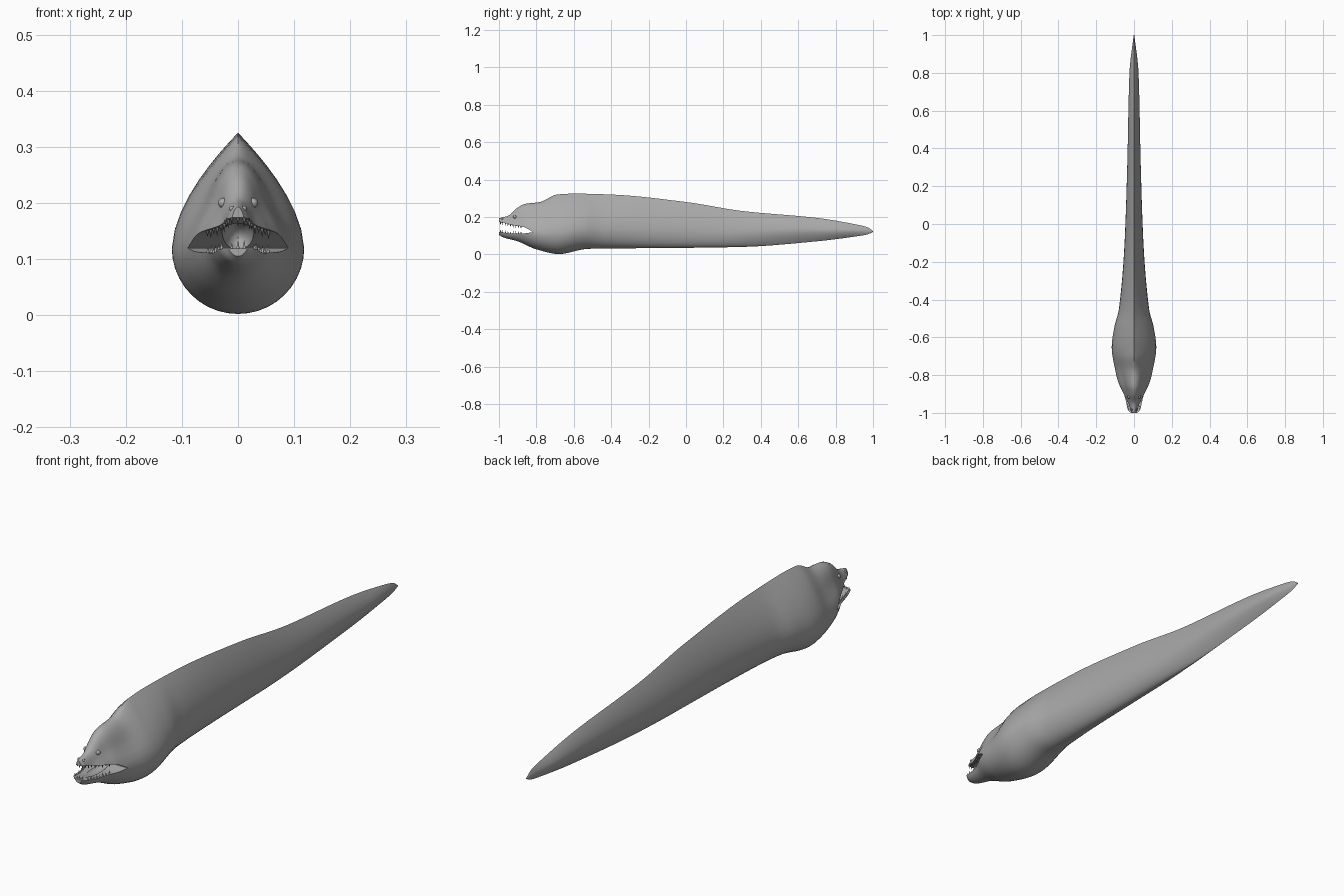
import bpy
import bmesh
from math import sin, cos, pi, sqrt
from mathutils import Matrix, Vector

old = bpy.data.objects.get("Cube")
if old:
    bpy.data.objects.remove(old, do_unlink=True)

skin = bpy.data.materials.new("grey skin")
skin.use_nodes = True
GREY = (0.4, 0.4, 0.4, 1)
skin.diffuse_color = GREY
skin.node_tree.nodes["Principled BSDF"].inputs["Base Color"].default_value = GREY

# Outline keys along the length: (y, value)
TOP = [(-1, .193), (-.95, .207), (-.9, .25), (-.86, .27), (-.78, .28), (-.69, .32), (-.6, .325),
       (-.4, .32), (0, .28), (.3, .232), (.7, .195), (.9, .162), (.97, .145), (1, .125)]
BOTTOM = [(-1, .105), (-.98, .092), (-.9, .07), (-.8, .027), (-.68, .002), (-.52, .03), (0, .035),
          (.3, .04), (.7, .07), (.9, .095), (.97, .107), (1, .12)]
WIDTH = [(-1, .02), (-.985, .034), (-.95, .043), (-.9, .058), (-.85, .08), (-.78, .098),
         (-.65, .118), (-.55, .105), (-.45, .08), (-.1, .05), (.3, .036), (.8, .024), (1, .002)]
UPPER_LIP = [(-1.05, .178), (-1, .174), (-.93, .157), (-.87, .147), (-.82, .121)]
LOWER_LIP = [(-1.05, .115), (-1, .119), (-.93, .111), (-.87, .112), (-.82, .119)]


def curve(keys, y):
    """Smooth monotone interpolation through the keys."""
    def slope(i):
        if i == 0 or i == len(keys) - 1:
            a, b = (keys[0], keys[1]) if i == 0 else (keys[-2], keys[-1])
            return (b[1] - a[1]) / (b[0] - a[0])
        (ya, a), (yb, b), (yc, c) = keys[i - 1:i + 2]
        left, right = (b - a) / (yb - ya), (c - b) / (yc - yb)
        return 2 * left * right / (left + right) if left * right > 0 else 0
    y = min(max(y, keys[0][0]), keys[-1][0])
    for i in range(len(keys) - 1):
        (ya, a), (yb, b) = keys[i], keys[i + 1]
        if y <= yb:
            h = yb - ya
            t = (y - ya) / h
            near = (1 + 2 * t) * (1 - t) ** 2 * a + t * (1 - t) ** 2 * h * slope(i)
            return near + t * t * (3 - 2 * t) * b + t * t * (t - 1) * h * slope(i + 1)


def ramp(y, start, end):
    t = min(max((y - start) / (end - start), 0), 1)
    return t * t * (3 - 2 * t)


def belt(y):
    """Height of the widest line."""
    low, high = curve(BOTTOM, y), curve(TOP, y)
    return low + (high - low) * (.36 + .1 * ramp(y, .1, .6))


def half_width(y, z):
    """Section: round belly, pinched brow on the head, sharp fin ridge on the back."""
    mid = belt(y)
    if z >= mid:
        u = min((z - mid) / (curve(TOP, y) - mid), 1)
        head = sqrt(1 - u * u) * (1 - .3 * ramp(u, 0, .6))
        fin = 1 - u ** 1.7
        k = ramp(y, -.84, -.66)
    else:
        u = min((mid - z) / (mid - curve(BOTTOM, y)), 1)
        head = sqrt(1 - u * u)
        fin = 1 - u ** 1.7
        k = ramp(y, .1, .6)
    return curve(WIDTH, y) * (head + (fin - head) * k)


def new_object(name, bm):
    bmesh.ops.recalc_face_normals(bm, faces=bm.faces)
    mesh = bpy.data.meshes.new(name)
    bm.to_mesh(mesh)
    bm.free()
    mesh.materials.append(skin)
    obj = bpy.data.objects.new(name, mesh)
    bpy.context.collection.objects.link(obj)
    return obj


def activate(obj):
    bpy.ops.object.select_all(action="DESELECT")
    obj.select_set(True)
    bpy.context.view_layer.objects.active = obj


def smooth(obj, angle):
    activate(obj)
    bpy.ops.object.shade_smooth_by_angle(angle=angle)


# Body: one loft from the snout to the tail tip
SIDES, STEPS = 40, 130
bm = bmesh.new()
rings = []
for i in range(STEPS + 1):
    y = -cos(pi * (i / STEPS) ** 1.15)
    mid = belt(y)
    ring = []
    for j in range(SIDES):
        a = 2 * pi * j / SIDES
        reach = curve(TOP, y) - mid if cos(a) > 0 else mid - curve(BOTTOM, y)
        z = mid + cos(a) * reach
        side = (sin(a) > 0) - (sin(a) < 0)
        x = 0 if j in (0, SIDES // 2) else side * half_width(y, z)
        ring.append(bm.verts.new((x, y, z)))
    rings.append(ring)
for a, b in zip(rings, rings[1:]):
    for j in range(SIDES):
        k = (j + 1) % SIDES
        bm.faces.new((a[j], a[k], b[k], b[j]))
bm.faces.new(rings[0])
bm.faces.new(rings[-1])
body = new_object("body", bm)

# Mouth opening: curved wedge cut right across the snout
bm = bmesh.new()
ys = [-1.05 + .23 * i / 16 for i in range(17)]
outline = [(y, curve(UPPER_LIP, y)) for y in ys] + [(y, curve(LOWER_LIP, y)) for y in reversed(ys)]
wedge = bm.faces.new([bm.verts.new((-.15, y, z)) for y, z in outline])
side = bmesh.ops.extrude_face_region(bm, geom=[wedge])["geom"]
bmesh.ops.translate(bm, vec=(.3, 0, 0), verts=[v for v in side if isinstance(v, bmesh.types.BMVert)])
opening = new_object("mouth_opening_cutter", bm)

# Mouth cavity: hollow between the jaws
bm = bmesh.new()
bmesh.ops.create_uvsphere(bm, u_segments=24, v_segments=14, radius=1,
                          matrix=Matrix.Translation((0, -.89, .138)) @ Matrix.Diagonal((.03, .095, .036, 1)))
cavity = new_object("mouth_cavity_cutter", bm)

for cutter in (opening, cavity):
    cutter.hide_render = True
    cut = body.modifiers.new("mouth", "BOOLEAN")
    cut.operation = "DIFFERENCE"
    cut.solver = "EXACT"
    cut.object = cutter
    activate(body)
    bpy.ops.object.modifier_apply(modifier=cut.name)
    bpy.data.objects.remove(cutter, do_unlink=True)
smooth(body, .7)

# Teeth: cones along both jaws
for name, lip, down in (("upper_teeth", UPPER_LIP, 1), ("lower_teeth", LOWER_LIP, -1)):
    bm = bmesh.new()
    spots = [(0, -.992), (.011, -.99), (-.011, -.99)]
    for i in range(8):
        y = -.98 + .014 * i
        x = half_width(y, curve(lip, y)) * .86
        spots += [(x, y), (-x, y)]
    for n, (x, y) in enumerate(spots):
        length = .018 if n % 4 < 2 else .013
        place = Matrix.Translation((x, y, curve(lip, y) - down * (length / 2 - .003)))
        turn = Matrix.Rotation(pi if down > 0 else 0, 4, "X")
        bmesh.ops.create_cone(bm, cap_ends=True, segments=8, radius1=.0035, radius2=0,
                              depth=length, matrix=place @ turn)
    smooth(new_object(name, bm), .9)

# Eyes and tube nostrils on both sides of the snout
for name, y, z, size in (("eyes", -.915, .2, .009), ("nostrils", -.982, .19, .005)):
    bm = bmesh.new()
    for s in (-1, 1):
        spot = Vector((s * half_width(y, z) * .93, y, z))
        bmesh.ops.create_uvsphere(bm, u_segments=16, v_segments=10, radius=size,
                                  matrix=Matrix.Translation(spot))
    smooth(new_object(name, bm), 1)
